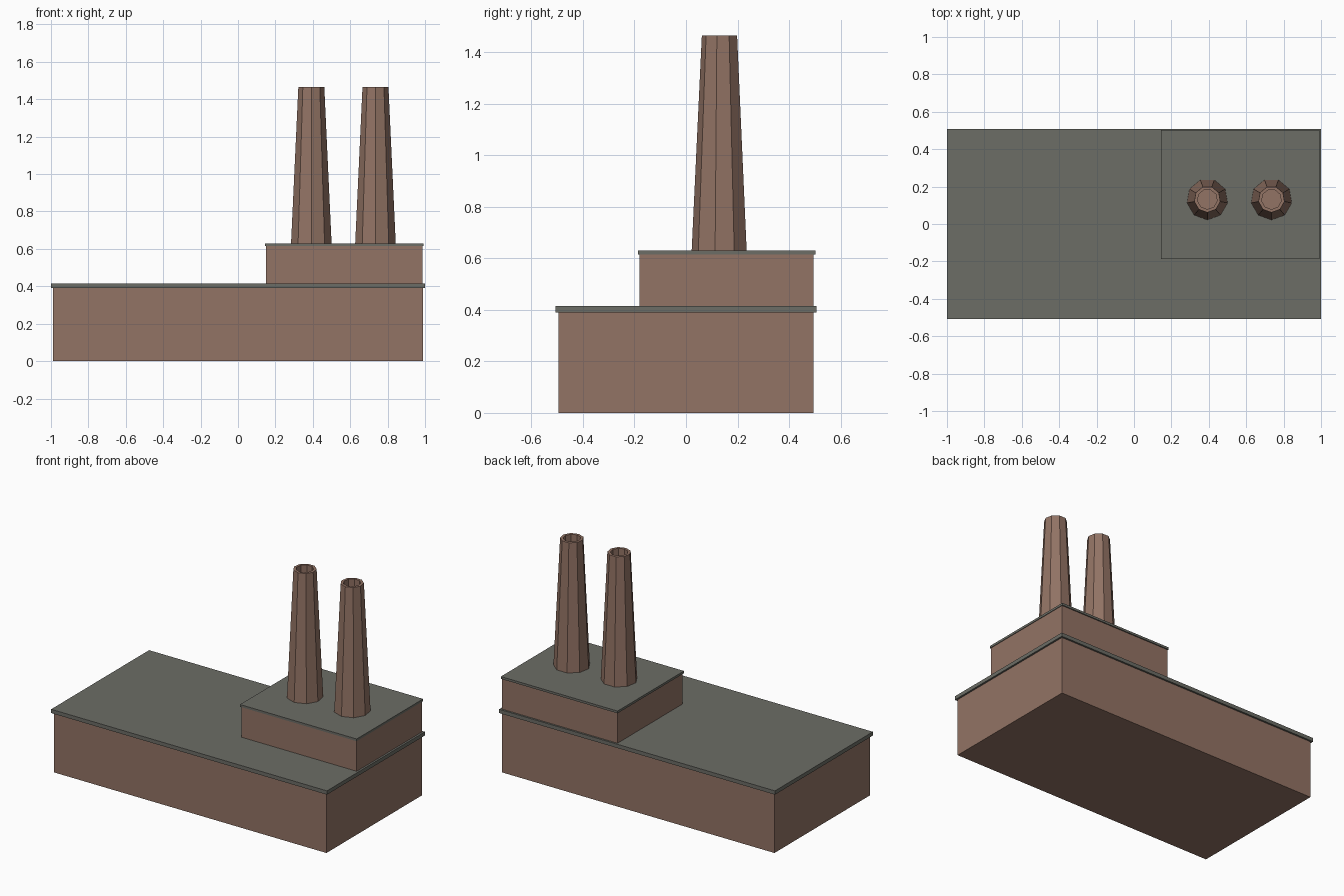
import bpy, bmesh, math

if "Cube" in bpy.data.objects:
    bpy.data.objects.remove(bpy.data.objects["Cube"])


def material(name, rgb):
    m = bpy.data.materials.new(name)
    m.diffuse_color = (*rgb, 1.0)
    m.use_nodes = True
    m.node_tree.nodes["Principled BSDF"].inputs["Base Color"].default_value = m.diffuse_color
    return m


brick = material("brown_brick", (0.29, 0.172, 0.129))
roofing = material("grey_roofing", (0.15, 0.153, 0.133))


def finish(name, bm, mat):
    bmesh.ops.recalc_face_normals(bm, faces=bm.faces)
    mesh = bpy.data.meshes.new(name)
    bm.to_mesh(mesh)
    bm.free()
    mesh.materials.append(mat)
    obj = bpy.data.objects.new(name, mesh)
    bpy.context.collection.objects.link(obj)
    return obj


def box(name, x, y, z, mat):
    """Box from (min, max) ranges on each axis."""
    bm = bmesh.new()
    bmesh.ops.create_cube(bm, size=1.0)
    for v in bm.verts:
        for i, (lo, hi) in enumerate((x, y, z)):
            v.co[i] = hi if v.co[i] > 0 else lo
    return finish(name, bm, mat)


def chimney(name, cx, cy, profile, mat, sides=9):
    """Faceted lathe of a (radius, z) profile, capped at both ends."""
    bm = bmesh.new()
    rings = []
    for r, z in profile:
        angles = [-math.pi / 2 + 2 * math.pi * k / sides for k in range(sides)]
        rings.append([bm.verts.new((cx + r * math.cos(a), cy + r * math.sin(a), z))
                      for a in angles])
    for low, high in zip(rings, rings[1:]):
        for k in range(sides):
            n = (k + 1) % sides
            bm.faces.new((low[k], low[n], high[n], high[k]))
    bm.faces.new(rings[0][::-1])
    bm.faces.new(rings[-1])
    return finish(name, bm, mat)


# Main hall and its overhanging roof
box("main_hall", (-0.988, 0.988), (-0.495, 0.495), (0.0, 0.39), brick)
box("main_roof", (-1.0, 1.0), (-0.507, 0.507), (0.39, 0.415), roofing)

# Upper storey at the back right corner, with its roof
box("upper_storey", (0.15, 0.987), (-0.18, 0.495), (0.415, 0.615), brick)
box("upper_roof", (0.145, 0.991), (-0.186, 0.502), (0.615, 0.63), roofing)

# Two tapered chimneys with hollow tops
stack = [(0.11, 0.63), (0.0705, 1.465), (0.053, 1.465), (0.053, 1.36)]
for side, cx in (("left", 0.392), ("right", 0.735)):
    chimney(side + "_chimney", cx, 0.132, stack, brick)
